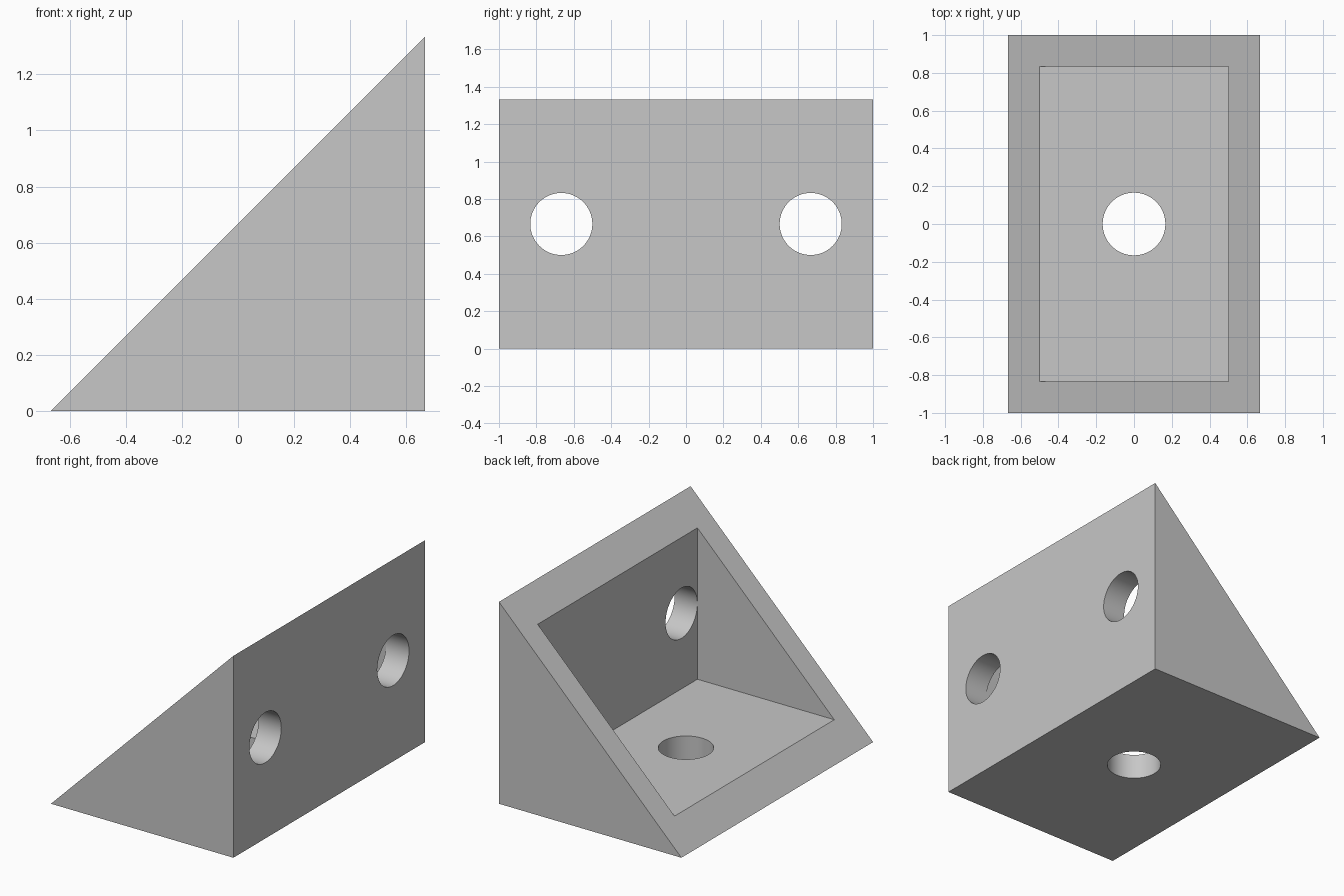
import bpy, bmesh
from math import radians
from mathutils import Matrix

default = bpy.data.objects.get("Cube")
if default:
    bpy.data.objects.remove(default, do_unlink=True)

HALF_X, HALF_Y, HEIGHT = 2 / 3, 1.0, 4 / 3
WALL = 1 / 6
HOLE_RADIUS = 0.166

grey = bpy.data.materials.new("plain_grey")
grey.use_nodes = True
colour = (0.57, 0.57, 0.57, 1)
grey.diffuse_color = colour
grey.node_tree.nodes["Principled BSDF"].inputs["Base Color"].default_value = colour


def finish(bm, name):
    bmesh.ops.recalc_face_normals(bm, faces=bm.faces)
    mesh = bpy.data.meshes.new(name)
    bm.to_mesh(mesh)
    bm.free()
    mesh.materials.append(grey)
    obj = bpy.data.objects.new(name, mesh)
    bpy.context.collection.objects.link(obj)
    return obj


def prism(name, profile, half_y):
    """Extrude an x-z profile along y, centred on y = 0."""
    bm = bmesh.new()
    face = bm.faces.new([bm.verts.new((x, -half_y, z)) for x, z in profile])
    ext = bmesh.ops.extrude_face_region(bm, geom=[face])["geom"]
    moved = [v for v in ext if isinstance(v, bmesh.types.BMVert)]
    bmesh.ops.translate(bm, verts=moved, vec=(0, 2 * half_y, 0))
    return finish(bm, name)


def drill(name, centre, axis):
    """Round cutter, just long enough to pass through one wall."""
    bm = bmesh.new()
    turn = Matrix.Rotation(radians(90), 4, "Y") if axis == "X" else Matrix()
    bmesh.ops.create_cone(bm, cap_ends=True, segments=64, radius1=HOLE_RADIUS,
                          radius2=HOLE_RADIUS, depth=2.4 * WALL,
                          matrix=Matrix.Translation(centre) @ turn)
    return finish(bm, name)


def cut(body, cutter):
    cutter.hide_render = True
    mod = body.modifiers.new("cut", "BOOLEAN")
    mod.operation, mod.solver, mod.object = "DIFFERENCE", "EXACT", cutter
    bpy.context.view_layer.objects.active = body
    bpy.ops.object.modifier_apply(modifier=mod.name)
    bpy.data.objects.remove(cutter, do_unlink=True)


# Solid wedge body
bracket = prism("corner_bracket",
                [(-HALF_X, 0), (HALF_X, 0), (HALF_X, HEIGHT)], HALF_Y)

# Pocket opening through the sloping face
inner = HALF_X - WALL
cut(bracket, prism("pocket_cutter",
                   [(-1, WALL), (inner, WALL), (inner, 2), (-1, 2)],
                   HALF_Y - WALL))

# Two screw holes in the upright wall, one in the base
for side in (-1, 1):
    cut(bracket, drill("wall_hole_cutter",
                       (HALF_X - WALL / 2, side * 2 / 3, HEIGHT / 2), "X"))
cut(bracket, drill("base_hole_cutter", (0, 0, WALL / 2), "Z"))

# Smooth hole walls, crisp edges elsewhere
bpy.ops.object.select_all(action="DESELECT")
bracket.select_set(True)
bpy.context.view_layer.objects.active = bracket
bpy.ops.object.shade_smooth_by_angle(angle=radians(30))
